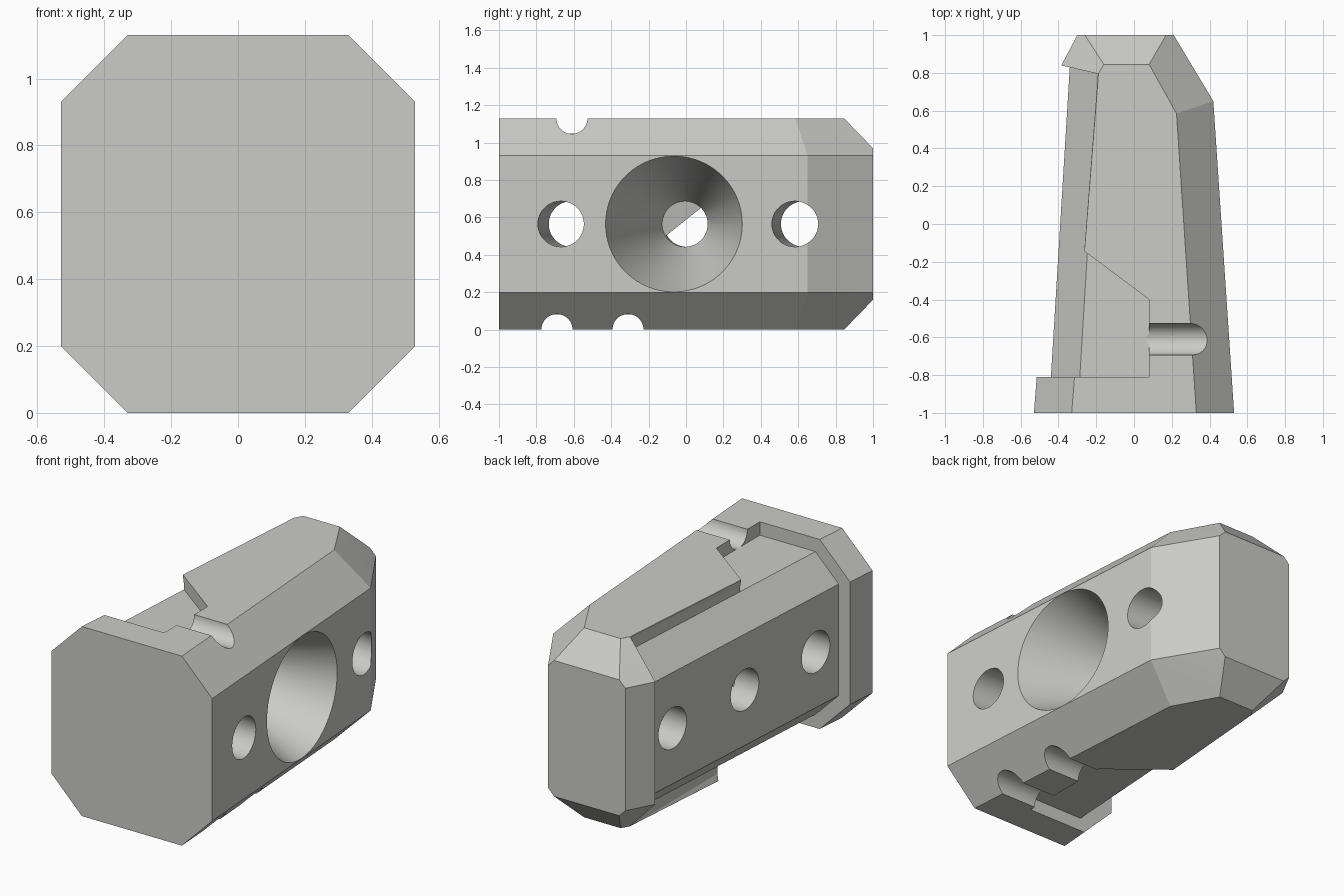
import bpy, bmesh, math
from mathutils import Vector, Matrix

if "Cube" in bpy.data.objects:
    bpy.data.objects.remove(bpy.data.objects["Cube"])

H = 1.13            # overall height
MID = H / 2
DEPTH = 0.08        # depth of recess and pockets
TILT = 0.061        # side taper that the bores follow

grey = bpy.data.materials.new("light_grey")
grey.diffuse_color = (0.60, 0.60, 0.57, 1)
grey.use_nodes = True
grey.node_tree.nodes["Principled BSDF"].inputs["Base Color"].default_value = grey.diffuse_color


def make_object(name, bm):
    bmesh.ops.recalc_face_normals(bm, faces=bm.faces)
    mesh = bpy.data.meshes.new(name)
    bm.to_mesh(mesh)
    bm.free()
    obj = bpy.data.objects.new(name, mesh)
    bpy.context.collection.objects.link(obj)
    return obj


def loft(name, ring_a, ring_b):
    """Closed solid between two matching rings of points."""
    bm = bmesh.new()
    a = [bm.verts.new(p) for p in ring_a]
    b = [bm.verts.new(p) for p in ring_b]
    n = len(a)
    bm.faces.new(a)
    bm.faces.new(b[::-1])
    for i in range(n):
        j = (i + 1) % n
        bm.faces.new((a[i], a[j], b[j], b[i]))
    bmesh.ops.triangulate(bm, faces=[f for f in bm.faces if len(f.verts) == 4])
    return make_object(name, bm)


def rod(name, start, end, r1, r2):
    """Round or tapered cutter between two points."""
    start, end = Vector(start), Vector(end)
    d = end - start
    mat = Matrix.Translation((start + end) / 2) @ d.to_track_quat('Z', 'Y').to_matrix().to_4x4()
    bm = bmesh.new()
    bmesh.ops.create_cone(bm, cap_ends=True, segments=72, radius1=r1, radius2=r2,
                          depth=d.length, matrix=mat)
    return make_object(name, bm)


# Tapered octagonal body: upper half points, mirrored downwards, then hulled
upper = [
    (0.53, -1, 0.93), (0.33, -1, H), (-0.33, -1, H), (-0.53, -1, 0.93),
    (0.42, 0.65, 0.93), (0.225, 0.585, H), (0.08, 0.845, H),
    (0.21, 1, 0.93), (0.17, 1, 0.97),
    (-0.385, 0.84, 0.93), (-0.188, 0.797, H), (-0.16, 0.845, H),
    (-0.30, 1, 0.93), (-0.26, 1, 0.97),
]
bm = bmesh.new()
for x, y, z in upper:
    bm.verts.new((x, y, z))
    bm.verts.new((x, y, H - z))
bmesh.ops.convex_hull(bm, input=bm.verts)
bmesh.ops.dissolve_limit(bm, angle_limit=math.radians(2), verts=bm.verts, edges=bm.edges)
body = make_object("tapered_block", bm)
body.data.materials.append(grey)

cutters = []


# Recess along the left side, leaving a front flange and a flared back end
def recess_ring(y_at):
    half = []
    for x0, slope, z in ((-0.315, 0.077, H + 0.1), (-0.315, 0.077, H),
                         (-0.287, TILT, H - DEPTH), (-0.44, TILT, 0.897)):
        y = y_at(x0 + slope * 1.62)
        half.append((x0 + slope * (y + 0.81), y, z))
    ring = half + [(x, y, H - z) for x, y, z in reversed(half)]
    y = y_at(-0.8)
    return ring + [(-0.8, y, -0.1), (-0.8, y, H + 0.1)]


cutters.append(loft("side_recess_cutter",
                    recess_ring(lambda x: -0.81),
                    recess_ring(lambda x: 0.84 - 0.23 * (x + 0.385))))


# Stepped pockets with a slanted end on the top and underside
def pocket(name, corner_y, tip, z0, z1):
    outline = [(-0.7, -0.81), (0.08, -0.81), (0.08, corner_y), tip, (-0.7, tip[1])]
    cutters.append(loft(name, [(x, y, z0) for x, y in outline],
                        [(x, y, z1) for x, y in outline]))


pocket("top_pocket_cutter", -0.40, (-0.275, -0.135), H - DEPTH, H + 0.2)
pocket("bottom_pocket_cutter", -0.215, (-0.26, 0.06), -0.2, DEPTH)

# Half-round grooves running from the pockets out to the right
for i, (y, z) in enumerate(((-0.61, H), (-0.69, 0), (-0.31, 0))):
    cutters.append(rod(f"groove_cutter_{i}", (0.07, y, z), (0.8, y, z), 0.083, 0.083))


# Three bores through the sides, the middle one with a deep conical mouth
def on_axis(x, y0):
    return (x, y0 - TILT * x, MID)


for i, y0 in enumerate((-0.638, -0.02, 0.608)):
    cutters.append(rod(f"bore_cutter_{i}", on_axis(-0.8, y0), on_axis(0.8, y0), 0.122, 0.122))
cutters.append(rod("cone_cutter", on_axis(0.65, -0.02), on_axis(-0.23, -0.02), 0.426, 0.122))

# Cut everything out of the block
bpy.context.view_layer.objects.active = body
for c in cutters:
    c.hide_render = True
    mod = body.modifiers.new(c.name, 'BOOLEAN')
    mod.operation = 'DIFFERENCE'
    mod.solver = 'EXACT'
    mod.object = c
    bpy.ops.object.modifier_apply(modifier=mod.name)
for c in cutters:
    bpy.data.objects.remove(c)

# Smooth bores, crisp edges elsewhere
bpy.ops.object.select_all(action='DESELECT')
body.select_set(True)
bpy.ops.object.shade_smooth_by_angle(angle=math.radians(12))
